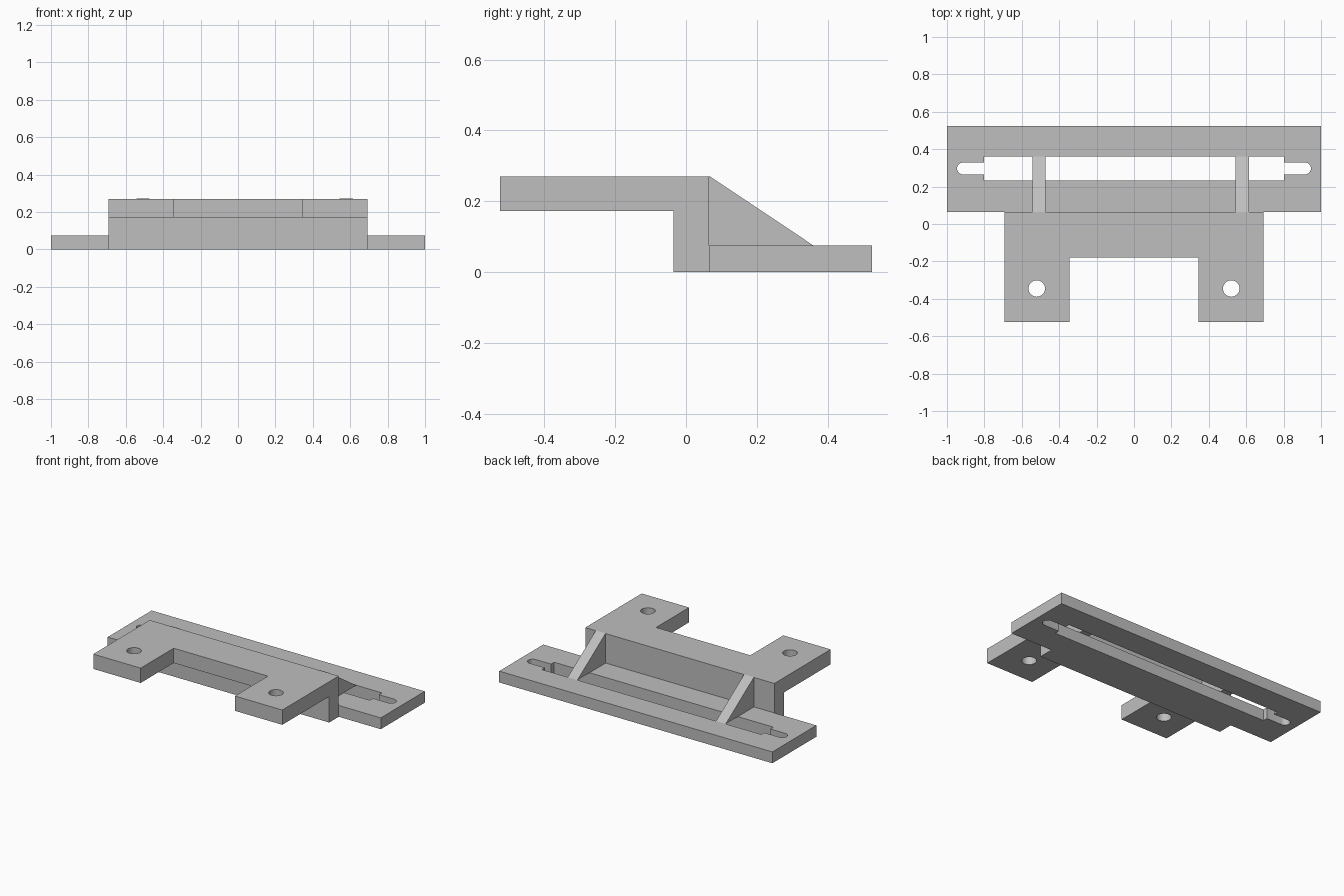
import bpy
import bmesh
import math
from mathutils import Vector

cube = bpy.data.objects.get("Cube")
if cube:
    bpy.data.objects.remove(cube, do_unlink=True)

grey = bpy.data.materials.new("plain grey")
grey.use_nodes = True
colour = (0.52, 0.52, 0.52, 1)
grey.diffuse_color = colour
grey.node_tree.nodes["Principled BSDF"].inputs["Base Color"].default_value = colour


def prism(name, outline, axis, low, high):
    """Extrude an outline: (x, y) along z, or (y, z) along x."""
    bm = bmesh.new()
    if axis == "Z":
        verts = [bm.verts.new((a, b, low)) for a, b in outline]
        move = Vector((0, 0, high - low))
    else:
        verts = [bm.verts.new((low, a, b)) for a, b in outline]
        move = Vector((high - low, 0, 0))
    face = bm.faces.new(verts)
    new = bmesh.ops.extrude_face_region(bm, geom=[face], use_keep_orig=True)["geom"]
    bmesh.ops.translate(bm, vec=move, verts=[v for v in new if isinstance(v, bmesh.types.BMVert)])
    bmesh.ops.recalc_face_normals(bm, faces=bm.faces)
    mesh = bpy.data.meshes.new(name)
    bm.to_mesh(mesh)
    bm.free()
    mesh.materials.append(grey)
    obj = bpy.data.objects.new(name, mesh)
    bpy.context.collection.objects.link(obj)
    return obj


def rectangle(x0, x1, y0, y1):
    return [(x0, y0), (x1, y0), (x1, y1), (x0, y1)]


def arc(cx, cy, r, start, end, steps):
    angles = [math.radians(start + (end - start) * i / steps) for i in range(steps + 1)]
    return [(cx + r * math.cos(a), cy + r * math.sin(a)) for a in angles]


def cut(obj, cutter):
    cutter.hide_render = True
    mod = obj.modifiers.new("cut", "BOOLEAN")
    mod.operation = "DIFFERENCE"
    mod.solver = "EXACT"
    mod.object = cutter
    bpy.context.view_layer.objects.active = obj
    bpy.ops.object.modifier_apply(modifier=mod.name)
    bpy.data.objects.remove(cutter, do_unlink=True)


# Base plate with a wide slot that narrows to rounded ends
WALL_BACK, PLATE_TOP, TOP = 0.065, 0.075, 0.27
plate = prism("base_plate", rectangle(-1, 1, WALL_BACK, 0.525), "Z", 0, PLATE_TOP)
half = [(0.803, 0.233), (0.803, 0.265)]
half += arc(0.914, 0.297, 0.032, -90, 90, 12)
half += [(0.803, 0.329), (0.803, 0.36)]
slot = half + [(-x, y) for x, y in reversed(half)]
cut(plate, prism("slot_cutter", slot, "Z", -0.1, 0.2))

# Upright wall and raised shelf share one side profile
profile = [(-0.035, 0), (WALL_BACK, 0), (WALL_BACK, TOP),
           (-0.525, TOP), (-0.525, 0.172), (-0.035, 0.172)]
bracket = prism("wall_and_shelf", profile, "X", -0.692, 0.692)
cut(bracket, prism("notch_cutter", rectangle(-0.345, 0.345, -0.7, -0.18), "Z", 0.1, 0.4))

# Screw hole in each arm
for side in (-1, 1):
    circle = arc(side * 0.52, -0.345, 0.044, 0, 360, 32)[:-1]
    cut(bracket, prism("hole_cutter", circle, "Z", 0.1, 0.4))

# Sloping ribs that brace the wall and bridge the slot
for name, x in (("right_rib", -0.543), ("left_rib", 0.543)):
    prism(name, [(WALL_BACK, PLATE_TOP), (0.36, PLATE_TOP), (WALL_BACK, 0.272)],
          "X", x, x + 0.071)

# Smooth the round walls, keep every corner sharp
bpy.ops.object.select_all(action="DESELECT")
for obj in (plate, bracket):
    obj.select_set(True)
bpy.context.view_layer.objects.active = plate
bpy.ops.object.shade_smooth_by_angle(angle=math.radians(30))
